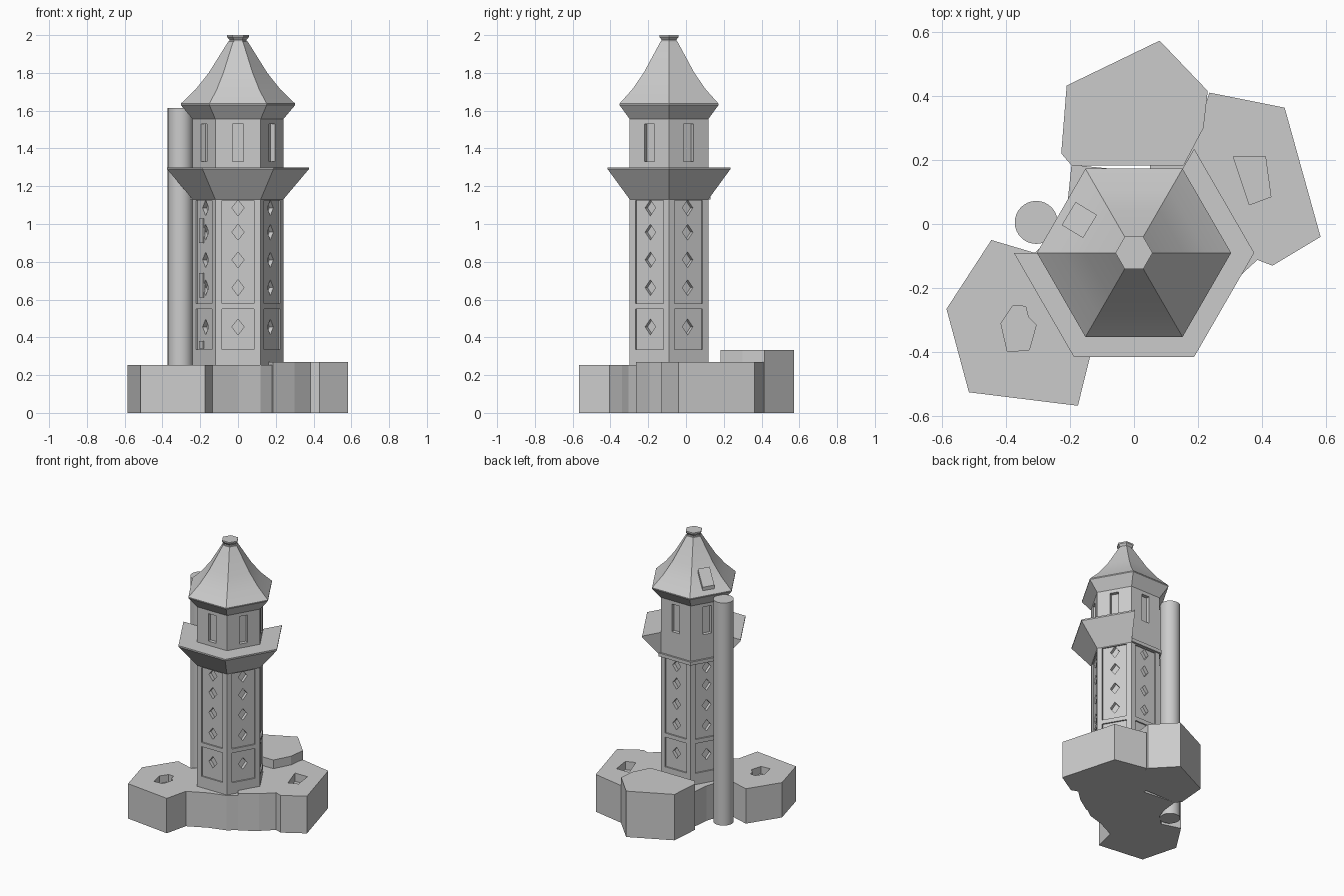
import bpy, bmesh
from math import sin, cos, radians, pi
from mathutils import Vector

if "Cube" in bpy.data.objects:
    bpy.data.objects.remove(bpy.data.objects["Cube"])

CY = -0.09                      # tower axis sits at (0, CY)
WALL = 0.24                     # tower corner radius
APO = WALL * cos(pi / 6)        # axis to wall distance

stone = bpy.data.materials.new("pale grey stone")
stone.diffuse_color = (0.6, 0.6, 0.6, 1)
stone.use_nodes = True
stone.node_tree.nodes["Principled BSDF"].inputs["Base Color"].default_value = stone.diffuse_color


def loft(bm, rings):
    """Closed solid through equal-length rings of points."""
    vr = [[bm.verts.new(p) for p in r] for r in rings]
    n = len(vr[0])
    for a, b in zip(vr, vr[1:]):
        for i in range(n):
            j = (i + 1) % n
            bm.faces.new((a[i], a[j], b[j], b[i]))
    bm.faces.new(vr[0][::-1])
    bm.faces.new(vr[-1])


def make(name, solids, smooth=False):
    bm = bmesh.new()
    for rings in solids:
        loft(bm, rings)
    bmesh.ops.recalc_face_normals(bm, faces=bm.faces)
    me = bpy.data.meshes.new(name)
    bm.to_mesh(me)
    bm.free()
    me.materials.append(stone)
    ob = bpy.data.objects.new(name, me)
    bpy.context.collection.objects.link(ob)
    if smooth:
        bpy.ops.object.select_all(action='DESELECT')
        ob.select_set(True)
        bpy.context.view_layer.objects.active = ob
        bpy.ops.object.shade_smooth_by_angle(angle=radians(35))
    return ob


def prism(pts, z0, z1):
    return [[(x, y, z) for x, y in pts] for z in (z0, z1)]


def arc(r, z, start=0, sides=5):
    """Hexagon corners around the tower axis."""
    return [(r * cos(radians(start + 60 * k)), CY + r * sin(radians(start + 60 * k)), z)
            for k in range(sides + 1)]


def on_wall(pts, angle, d0, d1):
    """Outline (across, up) pushed along a wall normal from d0 to d1."""
    a = radians(angle)
    n, t = Vector((cos(a), sin(a), 0)), Vector((-sin(a), cos(a), 0))
    return [[n * d + t * u + Vector((0, CY, z)) for u, z in pts] for d in (d0, d1)]


def rect(u0, u1, z0, z1):
    return [(u0, z0), (u1, z0), (u1, z1), (u0, z1)]


def cut(ob, *groups):
    """Subtract groups of solids and bake the result."""
    cutters = []
    for g in groups:
        c = make("cutter", g)
        c.hide_render = True
        cutters.append(c)
        m = ob.modifiers.new("cut", 'BOOLEAN')
        m.operation, m.solver, m.object = 'DIFFERENCE', 'EXACT', c
    bpy.context.view_layer.update()
    dg = bpy.context.evaluated_depsgraph_get()
    me = bpy.data.meshes.new_from_object(ob.evaluated_get(dg))
    ob.modifiers.clear()
    ob.data = me
    for c in cutters:
        bpy.data.objects.remove(c)


# Tower shaft with recessed panels, diamond openings and upper windows
walls = [30 + 60 * k for k in range(6)]
tower = make("tower", [[arc(WALL, 0.1), arc(WALL, 1.56)]])
panels, openings = [], []
for a in walls:
    panels.append(on_wall(rect(-0.085, 0.085, 0.335, 0.55), a, APO - 0.01, APO + 0.05))
    panels.append(on_wall(rect(-0.085, 0.085, 0.58, 1.125), a, APO - 0.01, APO + 0.05))
    openings.append(on_wall(rect(-0.03, 0.03, 1.33, 1.53), a, APO - 0.025, APO + 0.05))
    for z in (0.455, 0.663, 0.81, 0.957, 1.085):
        diamond = [(-0.032, z), (0, z - 0.042), (0.032, z), (0, z + 0.042)]
        openings.append(on_wall(diamond, a, APO - 0.035, APO + 0.05))
cut(tower, panels, openings)

# Flared balcony around four of the six sides, small ledge on the other two
make("balcony", [[arc(WALL, 1.13, 180, 4) + arc(0.2, 1.13, 180, 4)[::-1],
                  arc(0.375, 1.29, 180, 4) + arc(0.2, 1.29, 180, 4)[::-1],
                  arc(0.375, 1.30, 180, 4) + arc(0.2, 1.30, 180, 4)[::-1]]])
make("back_ledge", [[arc(0.255, z, 60, 2) + arc(0.2, z, 60, 2)[::-1] for z in (1.13, 1.155)]])

# Roof with flared eave, and the cap on its tip
make("roof", [[arc(r, z) for r, z in ((WALL, 1.555), (0.303, 1.63), (0.303, 1.637),
                                      (0.225, 1.712), (0.155, 1.80), (0.052, 1.965))]], True)
make("roof_cap", [[arc(r, z) for r, z in ((0.045, 1.95), (0.045, 1.975),
                                          (0.058, 1.99), (0.058, 2.0))]])

# Small dormer on the back left roof slope
a = radians(149)
n, t = Vector((cos(a), sin(a), 0)), Vector((-sin(a), cos(a), 0))
side = [(0.238, 1.62), (0.238, 1.69), (0.16, 1.79), (0.16, 1.72)]
make("roof_dormer", [[[n * d + t * u + Vector((0, CY, z)) for d, z in side]
                      for u in (-0.042, 0.042)]])

# Pipe standing behind the left corner, and its wall plates
make("pipe", [prism([(-0.305 + 0.067 * cos(k * pi / 16), 0.005 + 0.067 * sin(k * pi / 16))
                     for k in range(32)], 0, 1.615)], True)
make("wall_plates", [on_wall(rect(-0.06, -0.015, z0, z1), 210, APO - 0.015, APO - 0.004)
                     for z0, z1 in ((0.34, 0.38), (0.61, 0.74), (0.90, 1.03))])

# Rocky base: left and middle, right, back
left = make("left_rock", [prism([
    (-0.445, -0.05), (-0.585, -0.265), (-0.515, -0.525), (-0.175, -0.567), (-0.135, -0.405),
    (0.0, -0.34), (0.12, -0.305), (0.22, -0.23), (0.15, 0.15), (-0.195, 0.185),
    (-0.208, 0.06), (-0.235, -0.02), (-0.31, -0.09)], 0, 0.253)])
cut(left, [prism([(-0.415, -0.31), (-0.378, -0.255), (-0.338, -0.257), (-0.33, -0.29),
                  (-0.305, -0.315), (-0.327, -0.393), (-0.395, -0.398)], 0.2, 0.4)])
right = make("right_rock", [prism([
    (0.235, 0.41), (0.47, 0.363), (0.582, -0.04), (0.432, -0.13), (0.385, -0.112),
    (0.30, -0.19), (0.185, -0.265), (0.05, -0.05), (0.05, 0.21), (0.19, 0.27)], 0, 0.27)])
cut(right, [prism([(0.31, 0.21), (0.41, 0.21), (0.427, 0.085), (0.36, 0.06)], 0.21, 0.4)])
make("back_rock", [prism([
    (0.08, 0.572), (-0.21, 0.432), (-0.227, 0.22), (-0.195, 0.183),
    (0.155, 0.183), (0.217, 0.30), (0.23, 0.415)], 0, 0.333)])
